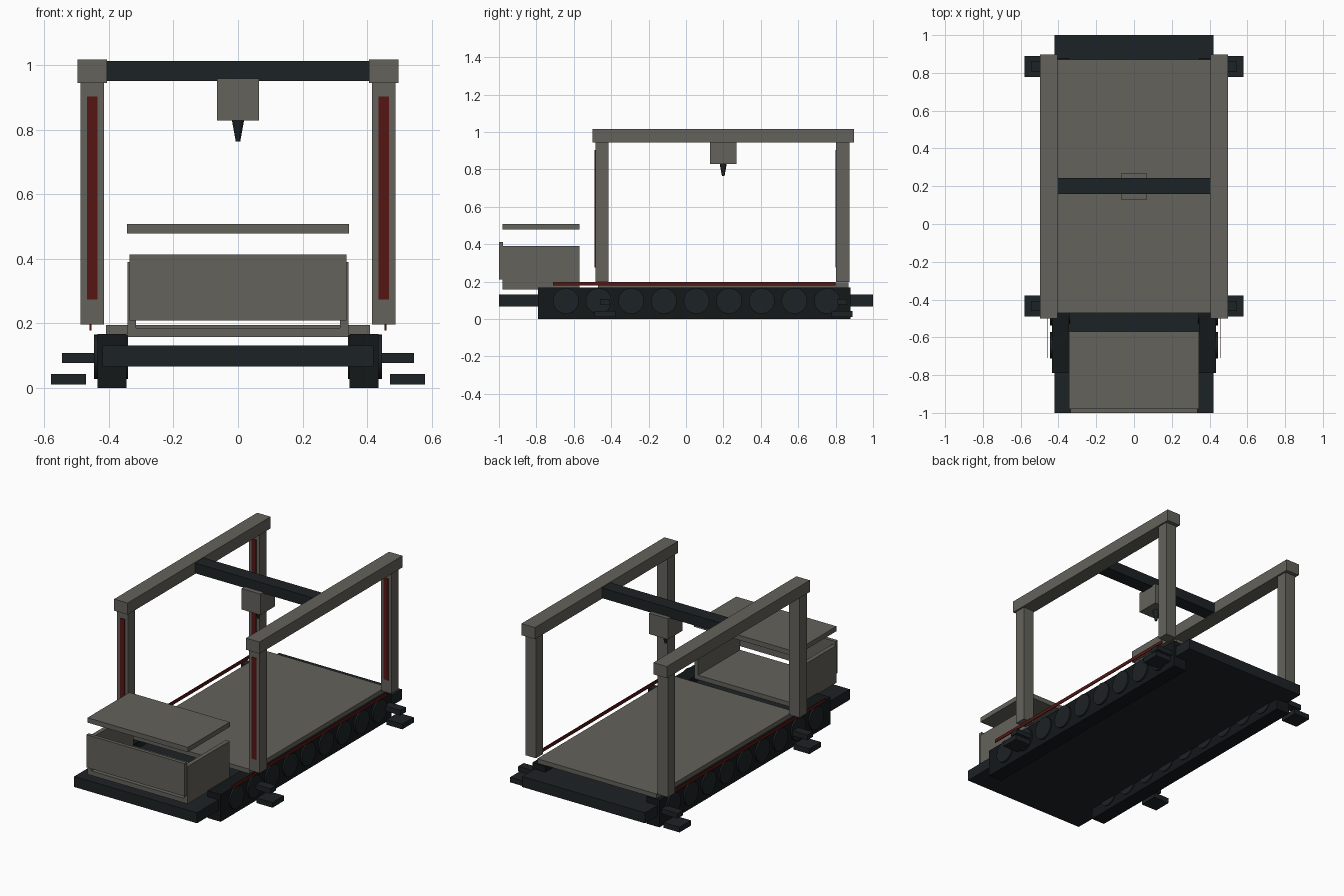
import bpy
import math

if "Cube" in bpy.data.objects:
    bpy.data.objects.remove(bpy.data.objects["Cube"])


def material(name, rgb):
    m = bpy.data.materials.new(name)
    m.diffuse_color = (*rgb, 1)
    m.use_nodes = True
    m.node_tree.nodes["Principled BSDF"].inputs["Base Color"].default_value = m.diffuse_color
    return m


GREY = material("warm_grey", (0.125, 0.122, 0.105))
DARK = material("dark_steel", (0.012, 0.016, 0.018))
BLACK = material("track_black", (0.007, 0.009, 0.010))
RED = material("deep_red", (0.09, 0.008, 0.007))


def finish(name, mat):
    o = bpy.context.object
    o.name = name
    o.data.materials.append(mat)
    return o


def box(name, x, y, z, mat):
    """Box from (min, max) ranges on each axis."""
    r = (x, y, z)
    bpy.ops.mesh.primitive_cube_add(size=1, location=[sum(a) / 2 for a in r])
    o = finish(name, mat)
    o.scale = [abs(a[1] - a[0]) for a in r]
    bpy.ops.object.transform_apply(location=False, rotation=False, scale=True)
    return o


def pair(name, x, y, z, mat):
    """Box on the right plus its mirror on the left."""
    box(name + "_right", x, y, z, mat)
    box(name + "_left", (-x[1], -x[0]), y, z, mat)


# Chassis slab and print bed
box("chassis", (-0.42, 0.42), (-1, 1), (0.067, 0.132), DARK)
box("print_bed", (-0.408, 0.408), (-0.47, 0.87), (0.168, 0.195), GREY)

# Crawler tracks with nine road wheels each
pair("track", (0.345, 0.435), (-0.79, 0.88), (0, 0.168), BLACK)
for side, s in (("right", 1), ("left", -1)):
    for i in range(9):
        bpy.ops.mesh.primitive_cylinder_add(
            vertices=24, radius=0.069, depth=0.105,
            location=(s * 0.3925, -0.642 + i * 0.1745, 0.097),
            rotation=(0, math.pi / 2, 0))
        finish(f"wheel_{side}_{i + 1}", DARK)
        bpy.ops.object.shade_smooth_by_angle()

# Red side trim along the bed
pair("side_trim", (0.454, 0.459), (-0.71, 0.80), (0.178, 0.199), RED)

# Gantry columns, light strips and outriggers at both ends
for end, yc in (("front", -0.449), ("rear", 0.838)):
    y0 = yc - 0.035
    pair(end + "_column", (0.415, 0.487), (y0, yc + 0.035), (0.197, 0.95), GREY)
    pair(end + "_red_strip", (0.435, 0.467), (y0 - 0.004, y0 + 0.004), (0.275, 0.903), RED)
for end, yc in (("front", -0.434), ("rear", 0.834)):
    pair(end + "_outrigger_arm", (0.36, 0.545), (yc - 0.027, yc + 0.027), (0.077, 0.108), DARK)
    pair(end + "_outrigger_pad", (0.471, 0.579), (yc - 0.056, yc + 0.056), (0.011, 0.043), DARK)

# Gantry rails and crossbar
pair("top_rail", (0.405, 0.497), (-0.5, 0.897), (0.945, 1.017), GREY)
box("crossbar", (-0.407, 0.407), (0.158, 0.244), (0.95, 1.013), DARK)

# Print head and nozzle
box("print_head", (-0.065, 0.065), (0.127, 0.27), (0.829, 0.958), GREY)
bpy.ops.mesh.primitive_cone_add(vertices=24, radius1=0.007, radius2=0.019,
                                depth=0.066, location=(0, 0.199, 0.797))
finish("nozzle", DARK)
bpy.ops.object.shade_smooth_by_angle()

# Storage box: floor, side walls, raised front panel, floating lid, open back
box("box_floor", (-0.34, 0.34), (-0.98, -0.57), (0.158, 0.186), GREY)
pair("box_wall", (0.316, 0.342), (-0.98, -0.57), (0.158, 0.39), GREY)
box("box_front_panel", (-0.336, 0.336), (-1, -0.978), (0.21, 0.413), GREY)
box("box_lid", (-0.343, 0.343), (-0.98, -0.57), (0.478, 0.508), GREY)
